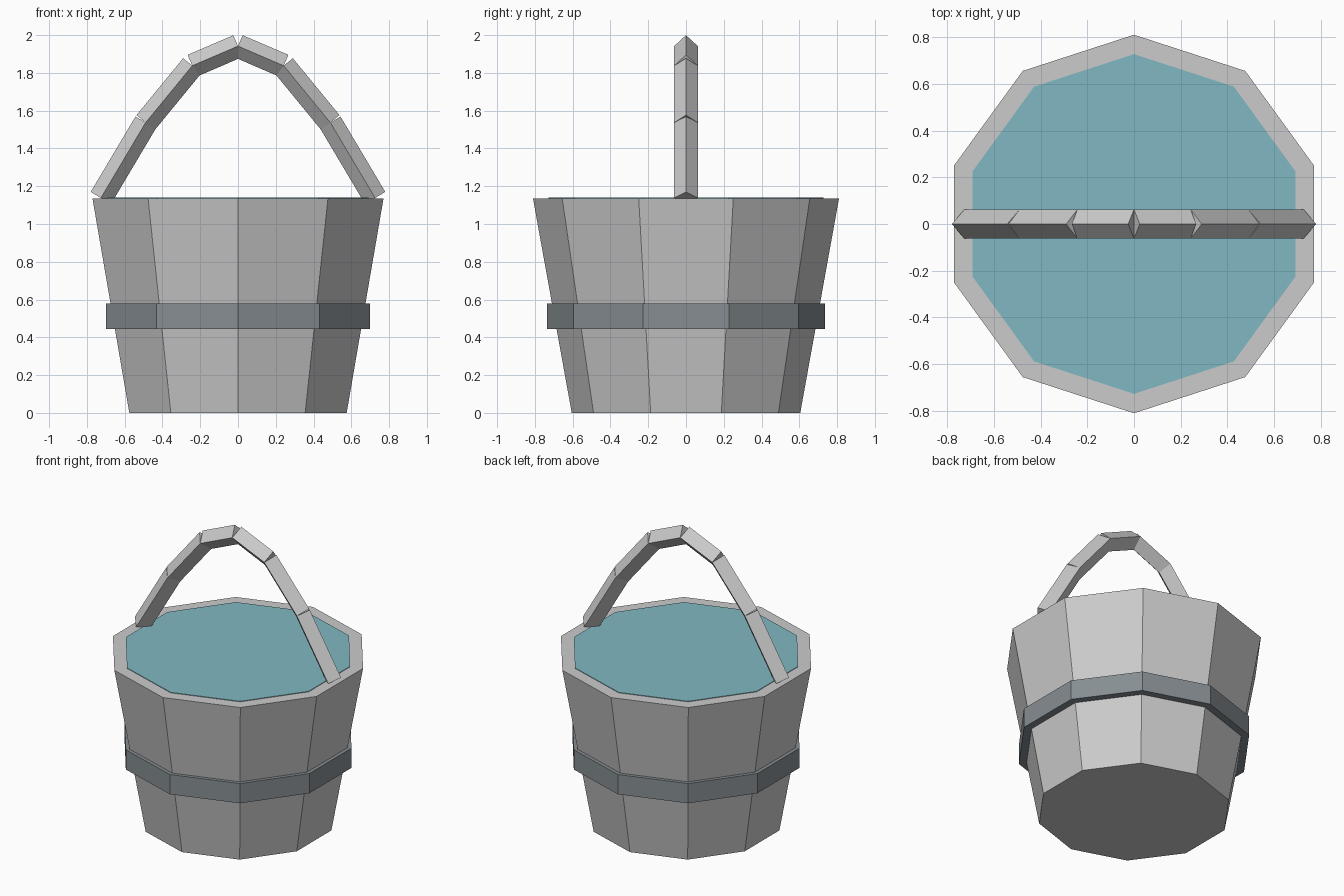
import bpy, bmesh
from math import sin, cos, pi
from mathutils import Vector

if "Cube" in bpy.data.objects:
    bpy.data.objects.remove(bpy.data.objects["Cube"])

SIDES = 10


def finish(name, bm, color=None):
    bmesh.ops.recalc_face_normals(bm, faces=bm.faces)
    mesh = bpy.data.meshes.new(name)
    bm.to_mesh(mesh)
    bm.free()
    obj = bpy.data.objects.new(name, mesh)
    bpy.context.collection.objects.link(obj)
    if color:
        mat = bpy.data.materials.new(name + "_material")
        mat.diffuse_color = (*color, 1)
        mat.use_nodes = True
        mat.node_tree.nodes["Principled BSDF"].inputs["Base Color"].default_value = mat.diffuse_color
        mesh.materials.append(mat)
    return obj


def loft(bm, rings):
    """Skin consecutive rings of points and cap both ends."""
    loops = [[bm.verts.new(p) for p in ring] for ring in rings]
    n = len(loops[0])
    for a, b in zip(loops, loops[1:]):
        for i in range(n):
            j = (i + 1) % n
            bm.faces.new((a[i], a[j], b[j], b[i]))
    bm.faces.new(loops[0][::-1])
    bm.faces.new(loops[-1])


def ten_sided(name, profile, color=None):
    """Ten-sided solid from (radius, z) pairs, corners on the y axis."""
    bm = bmesh.new()
    angles = [pi / 2 + 2 * pi * i / SIDES for i in range(SIDES)]
    loft(bm, [[(r * cos(a), r * sin(a), z) for a in angles] for r, z in profile])
    return finish(name, bm, color)


# Tapered tub, hoop and water surface
ten_sided("bucket_body", [(0.605, 0), (0.81, 1.135)])
ten_sided("hoop", [(0.735, 0.445), (0.735, 0.58)], (0.24, 0.27, 0.29))
ten_sided("water", [(0.725, 1.10), (0.727, 1.139)], (0.22, 0.48, 0.54))

# Arched handle: separate diamond-section bars, mirrored left and right
path = [(0, 1.942), (0.242, 1.838), (0.489, 1.537), (0.726, 1.138)]
bar_radius = 0.0625
bm = bmesh.new()
for side in (1, -1):
    for (x0, z0), (x1, z1) in zip(path, path[1:]):
        a, b = Vector((side * x0, 0, z0)), Vector((side * x1, 0, z1))
        across = Vector((0, 1, 0))
        up = (b - a).normalized().cross(across)
        section = [d * bar_radius for d in (across, up, -across, -up)]
        loft(bm, [[p + d for d in section] for p in (a, b)])
finish("handle", bm)
